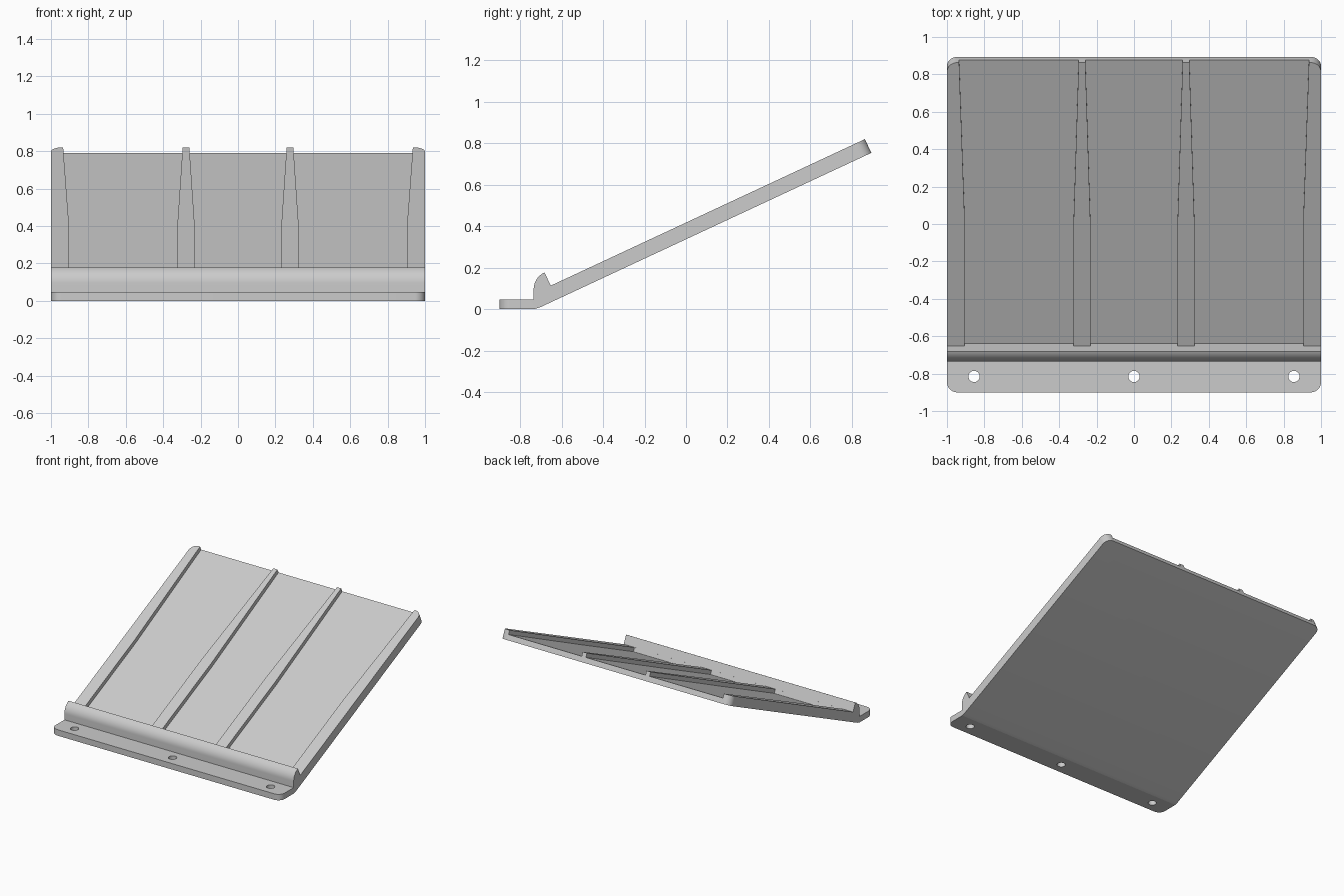
import bpy, bmesh
from math import sin, cos, radians
from mathutils import Vector, Matrix

if "Cube" in bpy.data.objects:
    bpy.data.objects.remove(bpy.data.objects["Cube"])

TILT = radians(25)
ALONG = Vector((0, cos(TILT), sin(TILT)))      # up the slope
NORMAL = Vector((0, -sin(TILT), cos(TILT)))    # away from the slope
PIVOT = Vector((0, -0.644, 0.095))             # centre of the curved lip
LIP_R, RIB_TOP, FLOOR, UNDER, END = 0.0906, 0.02, -0.012, -0.053, 1.672

grey = bpy.data.materials.new("plain grey")
grey.use_nodes = True
colour = (0.6, 0.6, 0.6, 1)
grey.diffuse_color = colour
grey.node_tree.nodes["Principled BSDF"].inputs["Base Color"].default_value = colour


def slope(x, s, h):
    """Point at distance s up the slope and height h above it."""
    return PIVOT + Vector((x, 0, 0)) + ALONG * s + NORMAL * h


def prism(name, points, shift, bevel=None):
    """Extrude a closed outline along a vector, optionally rounding edges."""
    bm = bmesh.new()
    face = bm.faces.new([bm.verts.new(p) for p in points])
    new = bmesh.ops.extrude_face_region(bm, geom=[face])["geom"]
    bmesh.ops.translate(bm, vec=shift, verts=[v for v in new if isinstance(v, bmesh.types.BMVert)])
    bmesh.ops.recalc_face_normals(bm, faces=bm.faces)
    if bevel:
        edges = [e for e in bm.edges if bevel(*e.verts)]
        bmesh.ops.bevel(bm, geom=edges, offset=0.055, offset_type='OFFSET',
                        segments=10, profile=0.5, affect='EDGES')
    mesh = bpy.data.meshes.new(name)
    bm.to_mesh(mesh)
    bm.free()
    mesh.materials.append(grey)
    obj = bpy.data.objects.new(name, mesh)
    bpy.context.collection.objects.link(obj)
    return obj


def cut(target, cutter):
    cutter.hide_render = True
    mod = target.modifiers.new("cut", 'BOOLEAN')
    mod.operation, mod.solver, mod.object = 'DIFFERENCE', 'EXACT', cutter
    bpy.context.view_layer.objects.active = target
    bpy.ops.object.modifier_apply(modifier=mod.name)
    bpy.data.objects.remove(cutter)


# Side profile: flange, curved lip and sloped plate
lip = [PIVOT + Vector((0, cos(a), sin(a))) * LIP_R
       for a in (radians(180 - 65 * i / 12) for i in range(13))]
outline = [Vector((0, y, z)) for y, z in
           ((-0.703, 0.009), (-0.73, 0), (-0.9, 0), (-0.9, 0.047), (-0.7346, 0.047))]
outline += lip + [slope(0, 0, RIB_TOP), slope(0, END, RIB_TOP), slope(0, END, UNDER)]


def outer_corner(a, b):
    same_side = abs(a.co.x - b.co.x) < 0.001
    return same_side and (max(a.co.y, b.co.y) < -0.89 or min(a.co.y, b.co.y) > 0.8)


plate = prism("sloped_plate", [p - Vector((1, 0, 0)) for p in outline],
              Vector((2, 0, 0)), outer_corner)

# Three shallow bays, leaving tapered ribs between them
for inner, outer, top_inner, top_outer in ((-0.905, -0.323, -0.935, -0.296),
                                           (-0.233, 0.233, -0.26, 0.26),
                                           (0.323, 0.905, 0.296, 0.935)):
    bay = [(inner, 0.001), (outer, 0.001), (outer, 0.73), (top_outer, END),
           (top_outer, END + 0.1), (top_inner, END + 0.1), (top_inner, END), (inner, 0.73)]
    cut(plate, prism("bay_cutter", [slope(x, s, FLOOR) for x, s in bay], NORMAL * 0.06))

# Screw holes through the flange
for x in (-0.855, 0, 0.855):
    ring = [Vector((x + 0.03 * cos(radians(a)), -0.815 + 0.03 * sin(radians(a)), -0.1))
            for a in range(0, 360, 9)]
    cut(plate, prism("hole_cutter", ring, Vector((0, 0, 0.3))))

# Smooth only the rounded surfaces
bpy.ops.object.select_all(action='DESELECT')
plate.select_set(True)
bpy.context.view_layer.objects.active = plate
bpy.ops.object.shade_smooth_by_angle(angle=radians(12))
